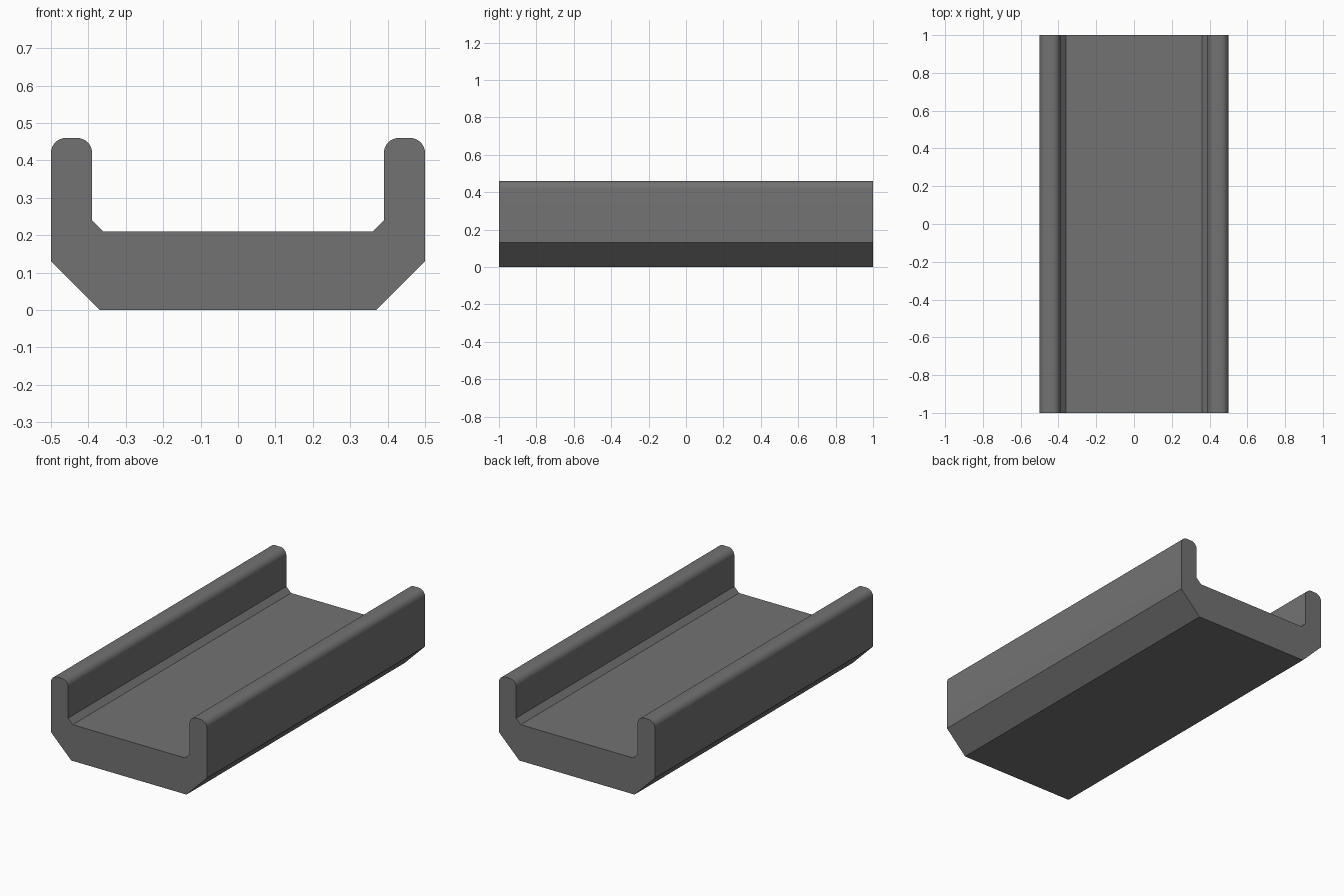
import bpy, bmesh, math

if "Cube" in bpy.data.objects:
    bpy.data.objects.remove(bpy.data.objects["Cube"])

# Single flat grey
grey = bpy.data.materials.new("dark grey")
grey.diffuse_color = (0.17, 0.17, 0.17, 1)
grey.use_nodes = True
grey.node_tree.nodes["Principled BSDF"].inputs["Base Color"].default_value = grey.diffuse_color


def arc(cx, cz, r, start, end, steps=8):
    """Points on a circular arc, angles in degrees."""
    return [(cx + r * math.cos(math.radians(start + (end - start) * i / steps)),
             cz + r * math.sin(math.radians(start + (end - start) * i / steps)))
            for i in range(steps + 1)]


# Right half of the cross-section: chamfered base, rounded lip, inner fillet
half = [(0.37, 0.0), (0.5, 0.13)]
half += arc(0.46, 0.42, 0.04, 0, 90)
half += arc(0.43, 0.42, 0.04, 90, 180)
half += [(0.39, 0.24), (0.36, 0.21)]
profile = half + [(-x, z) for x, z in reversed(half)]

# Extrude the profile along y
bm = bmesh.new()
face = bm.faces.new([bm.verts.new((x, -1, z)) for x, z in profile])
ext = bmesh.ops.extrude_face_region(bm, geom=[face], use_keep_orig=True)
verts = [g for g in ext["geom"] if isinstance(g, bmesh.types.BMVert)]
bmesh.ops.translate(bm, verts=verts, vec=(0, 2, 0))
bmesh.ops.recalc_face_normals(bm, faces=bm.faces)

mesh = bpy.data.meshes.new("channel")
bm.to_mesh(mesh)
bm.free()
mesh.materials.append(grey)
channel = bpy.data.objects.new("channel", mesh)
bpy.context.collection.objects.link(channel)

# Smooth only the rounded lips
bpy.context.view_layer.objects.active = channel
channel.select_set(True)
bpy.ops.object.shade_smooth_by_angle(angle=math.radians(30))
